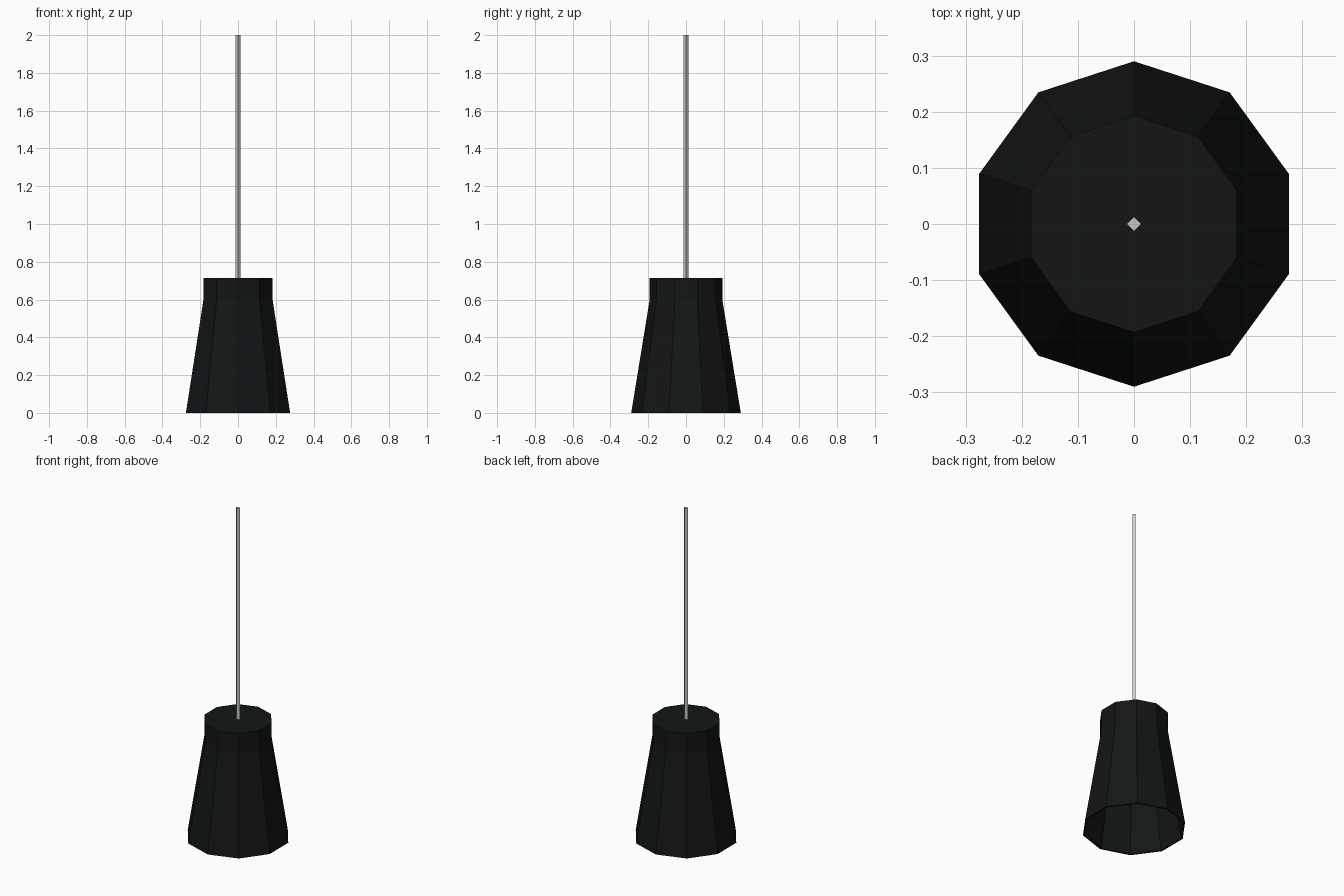
import bpy, bmesh, math

if "Cube" in bpy.data.objects:
    bpy.data.objects.remove(bpy.data.objects["Cube"])


def lathe(name, profile, sides, close=False):
    """Rings of (radius, height) joined into a flat-faced body; first vertex points along +y."""
    bm = bmesh.new()
    rings = []
    for r, z in profile:
        rings.append([bm.verts.new((r * math.sin(2 * math.pi * i / sides),
                                    r * math.cos(2 * math.pi * i / sides), z))
                      for i in range(sides)])
    pairs = list(zip(rings, rings[1:]))
    if close:
        pairs.append((rings[-1], rings[0]))
    else:
        bm.faces.new(rings[0])
        bm.faces.new(rings[-1])
    for a, b in pairs:
        for i in range(sides):
            j = (i + 1) % sides
            bm.faces.new((a[i], a[j], b[j], b[i]))
    return finish(name, bm)


def finish(name, bm):
    bmesh.ops.recalc_face_normals(bm, faces=bm.faces)
    mesh = bpy.data.meshes.new(name)
    bm.to_mesh(mesh)
    bm.free()
    obj = bpy.data.objects.new(name, mesh)
    bpy.context.collection.objects.link(obj)
    return obj


# hollow ten-sided shade, open below: up the outside, down the inside
def shade():
    outer = [(0.29, 0.0), (0.193, 0.595), (0.193, 0.715)]
    inner = [(0.183, 0.705), (0.183, 0.59), (0.28, 0.0)]
    sides = 10
    bm = bmesh.new()
    rings = [[bm.verts.new((r * math.sin(2 * math.pi * i / sides),
                            r * math.cos(2 * math.pi * i / sides), z))
              for i in range(sides)] for r, z in outer + inner]
    # walls and bottom rim; the gap between rings 2 and 3 is closed by the two caps
    for a, b in ((0, 1), (1, 2), (3, 4), (4, 5), (5, 0)):
        for i in range(sides):
            j = (i + 1) % sides
            bm.faces.new((rings[a][i], rings[a][j], rings[b][j], rings[b][i]))
    bm.faces.new(rings[2])
    bm.faces.new(rings[3])
    return finish("lamp_shade", bm)


black = bpy.data.materials.new("shade_black")
black.diffuse_color = (0.006, 0.008, 0.0075, 1)
black.use_nodes = True
black.node_tree.nodes["Principled BSDF"].inputs["Base Color"].default_value = black.diffuse_color
shade().data.materials.append(black)

# four-sided hanging rod
lathe("hanging_rod", [(0.0125, 0.71), (0.0125, 2.0)], 4)
